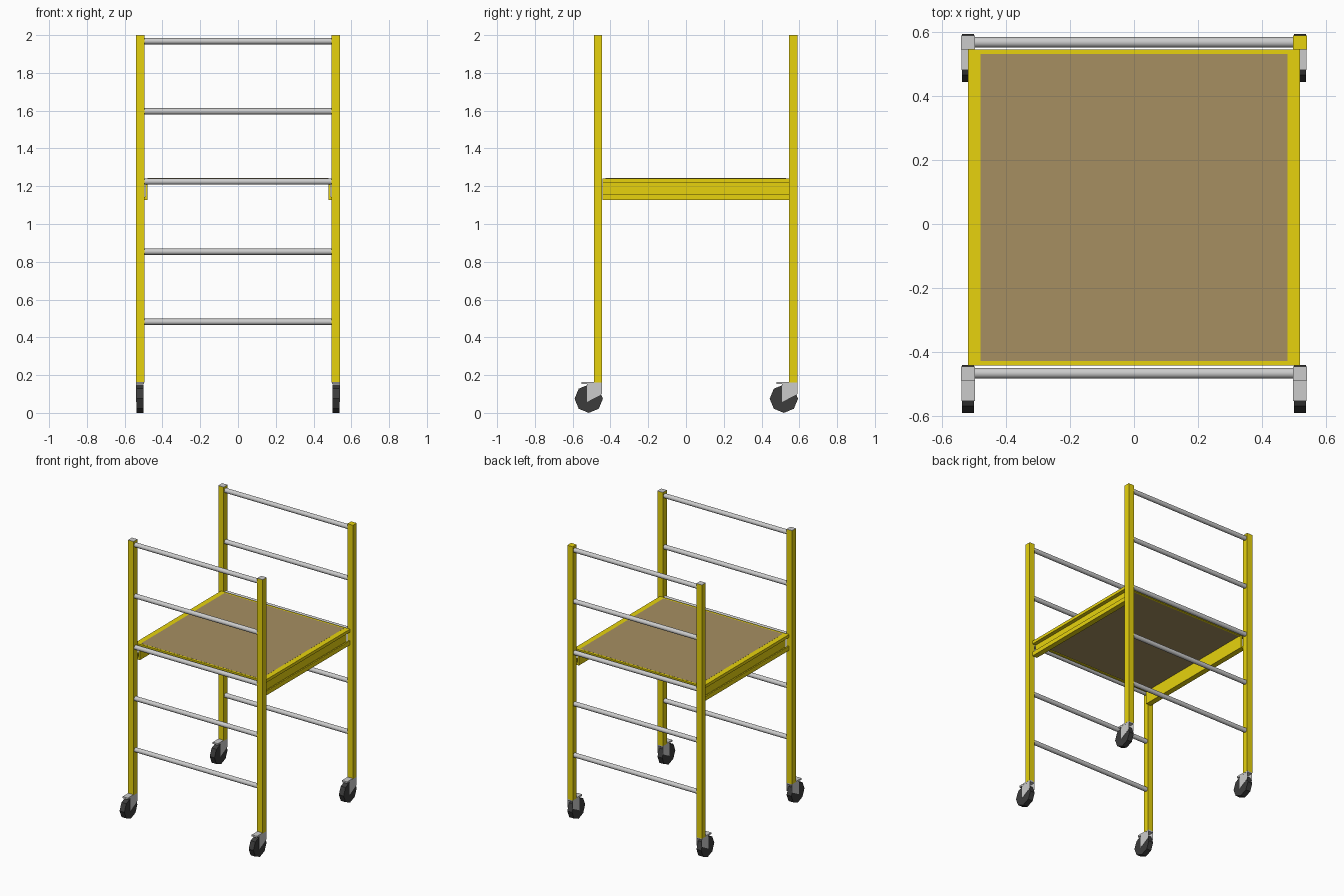
import bpy, bmesh, math

if "Cube" in bpy.data.objects:
    bpy.data.objects.remove(bpy.data.objects["Cube"])


def material(name, rgb):
    m = bpy.data.materials.new(name)
    m.diffuse_color = (*rgb, 1)
    m.use_nodes = True
    m.node_tree.nodes["Principled BSDF"].inputs["Base Color"].default_value = m.diffuse_color
    return m


yellow = material("yellow_paint", (0.80, 0.65, 0.004))
tan = material("plywood", (0.38, 0.275, 0.12))
black = material("rubber", (0.045, 0.045, 0.045))


def finish(name, bm, mat=None):
    bmesh.ops.recalc_face_normals(bm, faces=bm.faces)
    me = bpy.data.meshes.new(name)
    bm.to_mesh(me)
    bm.free()
    ob = bpy.data.objects.new(name, me)
    bpy.context.collection.objects.link(ob)
    if mat:
        me.materials.append(mat)
    return ob


def extrude(name, pts, vec, mat=None):
    """Prism: a planar outline pushed along vec."""
    bm = bmesh.new()
    f = bm.faces.new([bm.verts.new(p) for p in pts])
    r = bmesh.ops.extrude_face_region(bm, geom=[f])
    moved = [v for v in r["geom"] if isinstance(v, bmesh.types.BMVert)]
    bmesh.ops.translate(bm, verts=moved, vec=vec)
    return finish(name, bm, mat)


def box(name, x, y, z, mat=None):
    pts = [(x[0], y[0], z[0]), (x[1], y[0], z[0]), (x[1], y[1], z[0]), (x[0], y[1], z[0])]
    return extrude(name, pts, (0, 0, z[1] - z[0]), mat)


def rod(name, c, r, length, sides, mat=None):
    """Cylinder along x, corners at top and bottom."""
    bm = bmesh.new()
    bmesh.ops.create_cone(bm, cap_ends=True, segments=sides, radius1=r, radius2=r, depth=length)
    for v in bm.verts:
        x, y, z = v.co
        v.co = (c[0] + z, c[1] + y, c[2] + x)
    return finish(name, bm, mat)


PX, H = 0.518, 0.022
ENDS = {"front": -0.466, "back": 0.567}

for end, py in ENDS.items():
    for side, s in (("left", -1), ("right", 1)):
        tag = f"{end}_{side}"
        px = s * PX
        # upright post with end cap
        post_x, post_y = (px - H, px + H), (py - H, py + H)
        box(tag + "_post", post_x, post_y, (0.16, 1.998), yellow)
        box(tag + "_post_cap", post_x, post_y, (1.998, 2.0),
            yellow if tag == "back_right" else None)
        # caster: top plate, two fork cheeks, octagonal wheel
        box(tag + "_caster_plate", (px - 0.021, px + 0.021), (py - 0.087, py + H), (0.152, 0.164))
        for k, d in (("inner", -1), ("outer", 1)):
            x0 = px + d * 0.0192
            outline = [(-0.058, 0.155), (H, 0.155), (H, 0.10), (-0.058, 0.058)]
            extrude(f"{tag}_caster_{k}_cheek", [(x0, py + y, z) for y, z in outline],
                    (d * 0.0015, 0, 0))
        rod(tag + "_wheel", (px, py - 0.049, 0.075), 0.075, 0.038, 8, black)
    # ladder rungs
    for i in range(5):
        rung = rod(f"{end}_rung_{i + 1}", (0, py, 0.482 + i * 0.3715), 0.0165,
                   2 * (PX - H) + 0.004, 16)
        bpy.context.view_layer.objects.active = rung
        rung.select_set(True)
        bpy.ops.object.shade_smooth_by_angle(angle=math.radians(40))
        rung.select_set(False)

Y0, Y1 = -0.442, 0.545
# side beams: channels that open outwards
channel = [(0.518, 1.242), (0.478, 1.242), (0.478, 1.127), (0.518, 1.127), (0.518, 1.158),
           (0.508, 1.158), (0.508, 1.14), (0.490, 1.145), (0.490, 1.22), (0.518, 1.22)]
for side, s in (("left", -1), ("right", 1)):
    extrude(side + "_side_beam", [(s * x, Y0, z) for x, z in channel], (0, Y1 - Y0, 0), yellow)

# platform end strips and deck panel
box("front_deck_strip", (-0.479, 0.479), (Y0, Y0 + 0.016), (1.217, 1.242), yellow)
box("back_deck_strip", (-0.479, 0.479), (Y1 - 0.016, Y1), (1.217, 1.242), yellow)
box("deck_panel", (-0.479, 0.479), (Y0 + 0.015, Y1 - 0.015), (1.222, 1.2425), tan)
